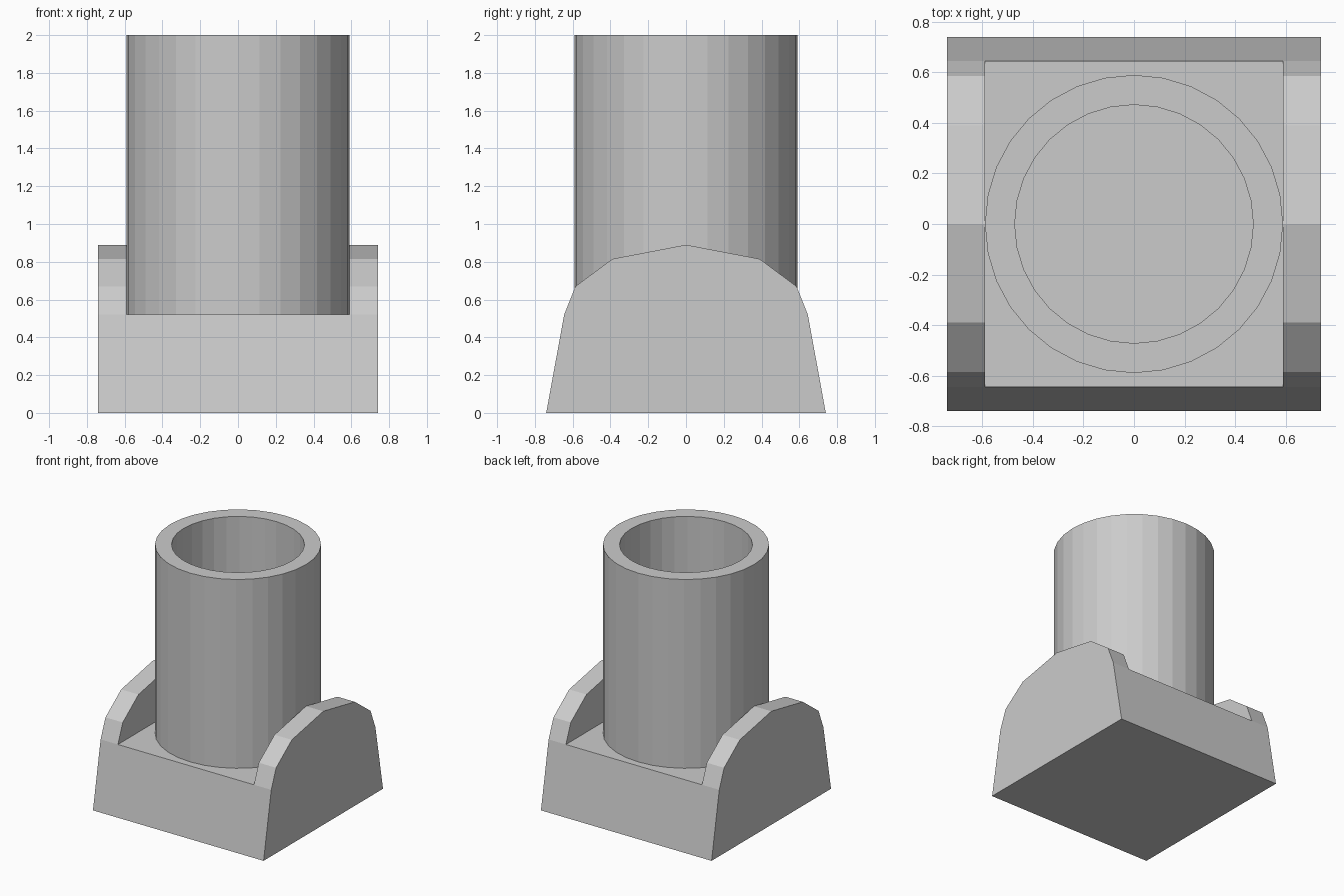
import bpy, bmesh, math

if "Cube" in bpy.data.objects:
    bpy.data.objects.remove(bpy.data.objects["Cube"])


def finish(bm, name):
    bmesh.ops.recalc_face_normals(bm, faces=bm.faces)
    mesh = bpy.data.meshes.new(name)
    bm.to_mesh(mesh)
    bm.free()
    obj = bpy.data.objects.new(name, mesh)
    bpy.context.collection.objects.link(obj)
    return obj


def prism(name, profile, half_width):
    """Extrude a (y, z) profile along x, centred on x = 0."""
    bm = bmesh.new()
    face = bm.faces.new([bm.verts.new((-half_width, y, z)) for y, z in profile])
    ext = bmesh.ops.extrude_face_region(bm, geom=[face])
    moved = [v for v in ext["geom"] if isinstance(v, bmesh.types.BMVert)]
    bmesh.ops.translate(bm, verts=moved, vec=(2 * half_width, 0, 0))
    # extruding keeps the start face as the near cap
    return finish(bm, name)


# Base with arched cheeks
half = [(0.74, 0), (0.645, 0.52), (0.585, 0.67), (0.39, 0.815)]
arch = half + [(0, 0.89)] + [(-y, z) for y, z in reversed(half)]
base = prism("cheeked_base", arch, 0.74)

# Slot between the cheeks
cutter = prism("slot_cutter", [(-1, 0.52), (1, 0.52), (1, 1.5), (-1, 1.5)], 0.59)
cutter.hide_render = True
mod = base.modifiers.new("slot", "BOOLEAN")
mod.operation = "DIFFERENCE"
mod.solver = "EXACT"
mod.object = cutter
bpy.context.view_layer.objects.active = base
bpy.ops.object.modifier_apply(modifier=mod.name)
bpy.data.objects.remove(cutter, do_unlink=True)

# Hollow upright tube standing on the slot floor
bm = bmesh.new()
ring = [bm.verts.new((r, 0, z)) for r, z in
        [(0.59, 0.52), (0.59, 2), (0.472, 2), (0.472, 0.52)]]
edges = [bm.edges.new(pair) for pair in zip(ring, ring[1:])]
bmesh.ops.spin(bm, geom=ring + edges, cent=(0, 0, 0), axis=(0, 0, 1),
               angle=math.tau, steps=32)
bmesh.ops.remove_doubles(bm, verts=bm.verts, dist=1e-4)
tube = finish(bm, "barrel_tube")
# open shell: make sure the outer wall faces outward
outer = max(tube.data.polygons, key=lambda p: math.hypot(p.center.x, p.center.y))
if outer.normal.dot(outer.center.xy.to_3d()) < 0:
    tube.data.flip_normals()
